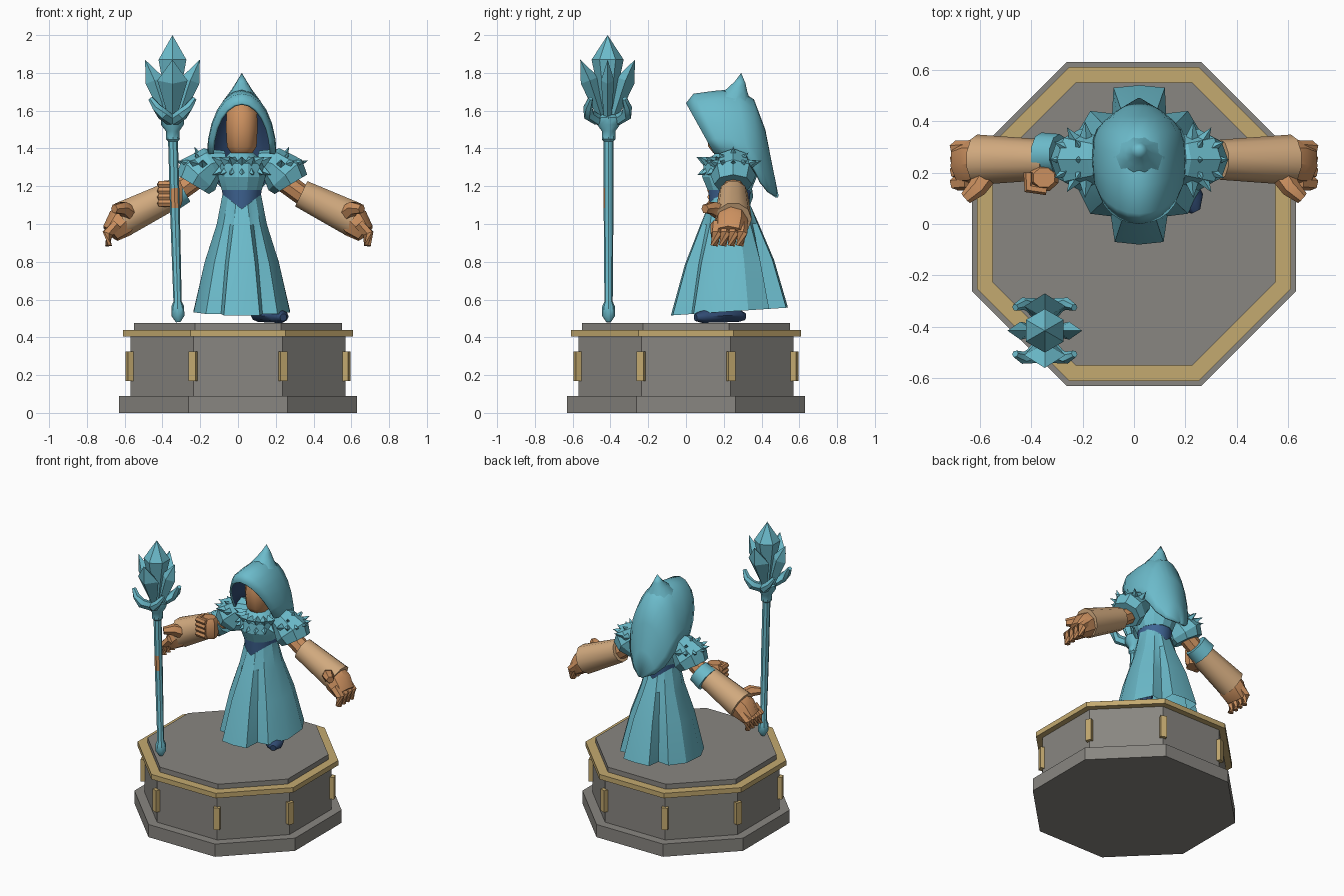
import bpy
import bmesh
import math
from mathutils import Vector

default_cube = bpy.data.objects.get("Cube")
if default_cube:
    bpy.data.objects.remove(default_cube, do_unlink=True)


def make_material(name, red, green, blue):
    material = bpy.data.materials.new(name)
    material.use_nodes = True
    material.diffuse_color = (red, green, blue, 1)
    shader = material.node_tree.nodes["Principled BSDF"]
    shader.inputs["Base Color"].default_value = (red, green, blue, 1)
    return material


stone = make_material("grey stone", .25, .24, .22)
gold = make_material("pale gold", .55, .4, .16)
teal = make_material("teal cloth", .15, .5, .6)
blue = make_material("corset blue", .05, .13, .3)
navy = make_material("dark navy", .03, .07, .17)
skin = make_material("skin", .6, .28, .115)
tan = make_material("tan sleeve", .64, .4, .21)


def finish(name, bm, materials, smooth_limit):
    """Turn a bmesh into an object, smooth except at edges over the limit."""
    bmesh.ops.remove_doubles(bm, verts=bm.verts, dist=.0001)
    bmesh.ops.recalc_face_normals(bm, faces=bm.faces)
    for face in bm.faces:
        face.smooth = smooth_limit > 0
    for edge in bm.edges:
        edge.smooth = edge.calc_face_angle(0) < math.radians(smooth_limit)
    mesh = bpy.data.meshes.new(name)
    bm.to_mesh(mesh)
    bm.free()
    for material in materials:
        mesh.materials.append(material)
    obj = bpy.data.objects.new(name, mesh)
    bpy.context.collection.objects.link(obj)
    return obj


def loft(name, rings, *materials, closed=True, caps=True, smooth_limit=40):
    """Skin a series of equal-length point rings."""
    bm = bmesh.new()
    rows = [[bm.verts.new(point) for point in ring] for ring in rings]
    count = len(rows[0])
    for low, high in zip(rows, rows[1:]):
        for i in range(count if closed else count - 1):
            j = (i + 1) % count
            bm.faces.new((low[i], low[j], high[j], high[i]))
    if caps:
        bm.faces.new(rows[0][::-1])
        bm.faces.new(rows[-1])
    return finish(name, bm, materials, smooth_limit)


def ellipse(center, rx, ry, sides, phase=0):
    turn = math.tau / sides
    return [Vector(center) + Vector((rx * math.cos(i * turn + phase), ry * math.sin(i * turn + phase), 0))
            for i in range(sides)]


def tube(name, path, radii, material, sides=8, smooth_limit=40):
    """Sweep an ellipse along a path; each radius is a number or (across, upward)."""
    points = [Vector(p) for p in path]
    rings = []
    for i, point in enumerate(points):
        tangent = points[min(i + 1, len(points) - 1)] - points[max(i - 1, 0)]
        turn = tangent.to_track_quat('Z', 'Y')
        rx, ry = radii[i] if isinstance(radii[i], tuple) else (radii[i], radii[i])
        rings.append([point + turn @ offset for offset in ellipse((0, 0, 0), rx, ry, sides)])
    return loft(name, rings, material, smooth_limit=smooth_limit)


def stack(name, center, levels, material, sides=12, smooth_limit=40):
    """Stack horizontal ellipses given as (height, rx, ry)."""
    x, y = center
    rings = [ellipse((x, y, z), rx, ry, sides, math.pi / sides) for z, rx, ry in levels]
    return loft(name, rings, material, smooth_limit=smooth_limit)


def spike(name, base, tip, radius, sides=4):
    tube(name, [base, tip], [radius, 0], teal, sides, 0)


# Octagonal pedestal
def slab(name, bottom, top, apothem, material):
    radius = apothem / math.cos(math.pi / 8)
    stack(name, (0, 0), [(bottom, radius, radius), (top, radius, radius)], material, 8, 0)


slab("pedestal_foot", 0, .09, .63, stone)
slab("pedestal_drum", .09, .41, .57, stone)
slab("pedestal_trim", .405, .44, .61, gold)
slab("pedestal_top", .44, .475, .55, stone)
for i in range(8):
    angle = (i + .5) * math.pi / 4
    x, y = .617 * math.cos(angle), .617 * math.sin(angle)
    rings = [ellipse((x, y, z), .029, .029, 4, angle + math.pi / 4) for z in (.17, .325)]
    loft("pedestal_post", rings, gold, smooth_limit=0)

# Pleated skirt: the hem outline narrows to an oval waist
MID = .02
half_hem = [(0, -.31), (.095, -.3), (.11, -.2), (.19, -.19), (.255, -.06), (.255, .1),
            (.19, .21), (.105, .2), (.1, .3), (0, .31)]
hem = half_hem + [(-x, y) for x, y in half_hem[-2:0:-1]]
skirt_rings = []
for height, spread in ((.54, 1), (.8, .62), (1, .2), (1.08, 0)):
    ring = []
    for x, y in hem:
        direction = Vector((x, y)).normalized()
        waist = Vector((direction.x * .105, direction.y * .115))
        px, py = waist.lerp(Vector((x, y)), spread)
        drop = .02 * spread * (y - .05)/.3 + (.75 * abs(px) if spread == 0 else 0)
        ring.append((MID + px, .23 + py, height + drop))
    skirt_rings.append(ring)
loft("skirt", skirt_rings, teal, caps=False, smooth_limit=28)

# Shoe and hidden shin
tube("shoe", [(.1, .31, .51), (.12, .27, .515), (.17, .18, .515), (.22, .09, .51), (.24, .05, .505)],
     [(.02, .02), (.06, .035), (.06, .038), (.055, .035), (.02, .02)], navy, 10)
tube("shin", [(.13, .26, .5), (.09, .25, .8)], [.035, .045], navy)

# Torso
stack("corset", (MID, .23), [(1.05, .095, .1), (1.12, .1, .11), (1.22, .115, .12)], blue)
stack("bodice", (MID, .23), [(1.18, .11, .12), (1.25, .13, .15), (1.32, .13, .14), (1.38, .06, .07)],
      teal, 12, 25)
for i in range(-3, 4):
    angle = i * .38
    out = Vector((math.sin(angle), -math.cos(angle), 0))
    base = Vector((MID, .23, 1.32)) + out * .1
    spike("collar_point", base, base + out * .075 + Vector((0, 0, .035)), .04)
    spike("collar_leaf", base - Vector((0, 0, .03)), base + out * .07 - Vector((0, 0, .06)), .035)

# Head
stack("neck", (MID, .23), [(1.33, .05, .05), (1.45, .05, .05)], skin)
stack("head", (MID, .21), [(1.375, .06, .07), (1.41, .085, .1), (1.5, .09, .105),
                           (1.59, .088, .1), (1.64, .05, .06)], skin, 8, 50)

# Hood: arches from the brow to the tail, as (top y, top z, side y, side z, half width)
arches = [(0, 1.64, .15, 1.37, .16), (.04, 1.69, .2, 1.37, .18), (.15, 1.705, .27, 1.36, .185),
          (.27, 1.715, .33, 1.33, .18), (.36, 1.66, .37, 1.28, .165), (.42, 1.5, .4, 1.22, .135),
          (.455, 1.32, .44, 1.17, .085), (.49, 1.15, .485, 1.14, .01)]
hood_rings = []
for top_y, top_z, side_y, side_z, width in arches:
    ring = []
    for i in range(13):
        angle = (i - 6) * math.pi / 12
        rise = math.cos(angle)
        ring.append((MID + width * math.sin(angle), side_y + (top_y - side_y) * rise,
                     side_z + (top_z - side_z) * rise))
    hood_rings.append(ring)
hood = loft("hood", hood_rings, teal, navy, closed=False, caps=False, smooth_limit=60)
crown = max(hood.data.polygons, key=lambda face: face.center.z)
if crown.normal.z < 0:
    hood.data.flip_normals()
lining = hood.modifiers.new("lining", 'SOLIDIFY')
lining.thickness = .014
lining.offset = -1
lining.material_offset = 1
tube("hood_peak", [(MID, .26, 1.65), (MID, .275, 1.71), (MID, .287, 1.75), (MID, .292, 1.8)],
     [.1, .055, .03, 0], teal, 10)

# Shoulders and arms, mirrored
for side in (-1, 1):
    def at(x, y, z, shift=0):
        return Vector((shift + side * x, y, z))

    tube("shoulder_pad", [at(.08, .25, 1.34, MID), at(.16, .25, 1.32, MID), at(.23, .25, 1.26, MID),
                          at(.26, .25, 1.21, MID)], [.05, .09, .12, .1], teal, 8, 0)
    hub = at(.2, .25, 1.29, MID)
    for i in range(-3, 4):
        angle = i * .5
        out = at(math.cos(angle), math.sin(angle), .3)
        spike("shoulder_spike", hub + out * .04, hub + out * .15, .045)
    for y in (.17, .25, .33):
        spike("shoulder_crest", hub + Vector((0, 0, .01)), at(.25, y, 1.41 - abs(y - .25) * .4, MID), .045)

    tube("upper_arm", [at(.18, .25, 1.27), at(.36, .25, 1.14)], [.055, .055], skin)
    tube("sleeve", [at(.335, .25, 1.16), at(.61, .25, 1.025)], [.078, .098], tan, 10)
    tube("palm", [at(.57, .25, 1.05), at(.62, .24, 1.005), at(.675, .23, .95)],
         [(.075, .075), (.09, .085), (.08, .055)], skin)
    for i in range(4):
        y = .16 + i * .045
        tube("finger", [at(.64, y, 1), at(.69, y, .95), at(.685, y - .01, .885)], [.03, .03, .02], skin, 6)
    tube("thumb", [at(.57, .2, 1.05), at(.61, .14, 1.085), at(.655, .1, 1.08)], [.045, .038, .025], skin, 6)

# Gripping fist and elbow band on the right
tube("elbow_band", [(-.29, .27, 1.185), (-.36, .27, 1.145)], [.08, .086], teal, 10)
stack("fist", (-.35, .18), [(1.09, .05, .04), (1.12, .06, .055), (1.2, .06, .055), (1.23, .045, .04)], skin, 8)
for i in range(4):
    z = 1.11 + i * .033
    tube("fist_finger", [(-.41, .2, z), (-.41, .14, z), (-.34, .13, z)], [.02, .022, .018], skin, 6)

# Staff shaft, with a painted grip on its front faces
FOOT, NECK = Vector((-.317, -.41, .48)), Vector((-.348, -.41, 1.58))
shaft_profile = [(0, .012), (.03, .034), (.075, .034), (.1, .022), (.55, .026), (.645, .026), (.87, .026),
                 (.88, .036), (.92, .036), (.95, .06), (.985, .062), (1, .04)]
shaft = tube("staff_shaft", [FOOT.lerp(NECK, t) for t, r in shaft_profile],
             [r for t, r in shaft_profile], teal)
shaft.data.materials.append(skin)
for face in shaft.data.polygons:
    if 1.08 < face.center.z < 1.19 and face.normal.y < -.5:
        face.material_index = 1

# Staff head: crystal, four shards and four curved horns
hx, hy = -.347, -.415
stack("staff_crystal", (hx, hy), [(1.56, .02, .02), (1.87, .085, .085), (2, 0, 0)], teal, 6, 0)
for dx, dy, width in ((1, 0, .035), (-1, 0, .035), (0, 1, .08), (0, -1, .08)):
    path = [(hx + dx * r, hy + dy * r, z) for r, z in ((.03, 1.56), (.095, 1.76), (.145, 1.87))]
    tube("staff_shard", path, [.02, (width, .05), 0], teal, 4, 0)
for dx in (-1, 1):
    for dy in (-1, 1):
        path = [(hx + dx * a, hy + dy * b, z) for a, b, z in
                ((.01, .05, 1.55), (.05, .1, 1.58), (.085, .105, 1.62), (.115, .09, 1.665))]
        tube("staff_horn", path, [.03, .032, .024, .014], teal, 6)
